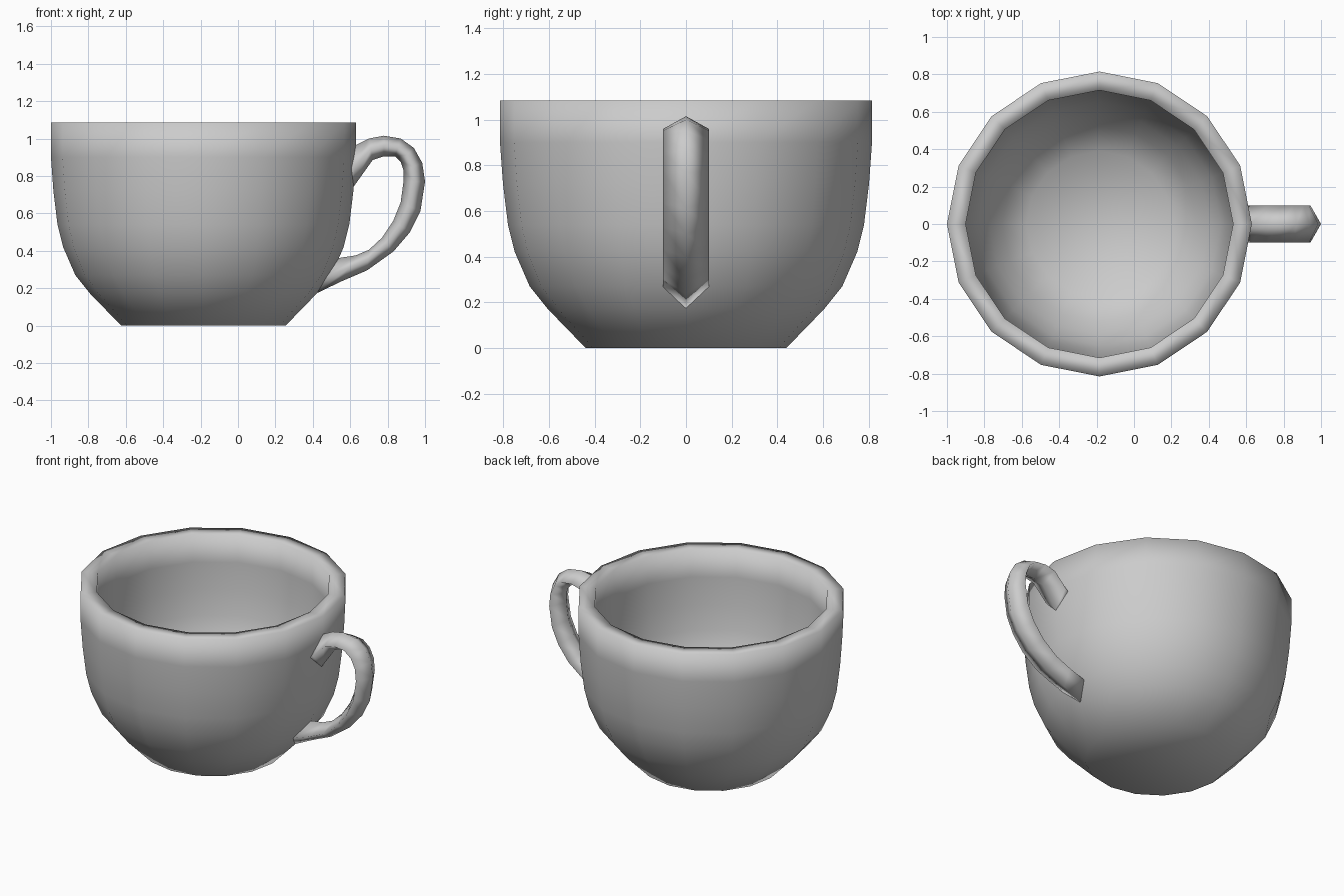
import bpy, bmesh, math

cube = bpy.data.objects.get("Cube")
if cube:
    bpy.data.objects.remove(cube, do_unlink=True)

SIDES = 16
CENTRE_X = -0.185

ceramic = bpy.data.materials.new("light grey ceramic")
ceramic.use_nodes = True
GREY = (0.6, 0.6, 0.6, 1)
ceramic.diffuse_color = GREY
ceramic.node_tree.nodes["Principled BSDF"].inputs["Base Color"].default_value = GREY


def loft(name, rings, closed_ends=True):
    """Skin a list of equal-length point rings into one smooth object."""
    bm = bmesh.new()
    loops = [[bm.verts.new(p) for p in ring] for ring in rings]
    n = len(loops[0])
    for a, b in zip(loops, loops[1:]):
        for i in range(n):
            j = (i + 1) % n
            bm.faces.new((a[i], a[j], b[j], b[i]))
    if closed_ends:
        bm.faces.new(loops[0])
        bm.faces.new(loops[-1])
    bmesh.ops.recalc_face_normals(bm, faces=bm.faces)
    for f in bm.faces:
        f.smooth = True
    mesh = bpy.data.meshes.new(name)
    bm.to_mesh(mesh)
    bm.free()
    mesh.materials.append(ceramic)
    obj = bpy.data.objects.new(name, mesh)
    bpy.context.collection.objects.link(obj)
    return obj


def circle(r, z):
    step = math.tau / SIDES
    return [(CENTRE_X + r * math.cos(i * step), r * math.sin(i * step), z)
            for i in range(SIDES)]


# Cup: outer wall from the foot up, over the rim, then down the inside
outer = [(0.44, 0), (0.605, 0.17), (0.685, 0.27), (0.75, 0.42),
         (0.78, 0.54), (0.802, 0.72), (0.815, 0.9), (0.815, 1.085)]
inner = [(0.715, 1.085), (0.715, 0.9), (0.70, 0.72), (0.68, 0.56),
         (0.65, 0.45), (0.59, 0.33), (0.52, 0.24), (0.39, 0.1)]
loft("cup_body", [circle(r, z) for r, z in outer + inner])

# Handle: diamond section between an outer and an inner ridge, flared at the cup
outer_ridge = [(0.61, 0.95), (0.63, 0.965), (0.70, 1.0), (0.78, 1.015),
               (0.87, 1.0), (0.94, 0.95), (0.985, 0.87), (1.0, 0.77),
               (0.975, 0.61), (0.92, 0.5), (0.83, 0.395), (0.69, 0.295),
               (0.55, 0.235), (0.415, 0.17)]
inner_ridge = [(0.59, 0.72), (0.62, 0.745), (0.72, 0.885), (0.78, 0.905),
               (0.84, 0.905), (0.87, 0.875), (0.885, 0.83), (0.885, 0.77),
               (0.87, 0.66), (0.83, 0.56), (0.77, 0.47), (0.70, 0.405),
               (0.63, 0.375), (0.53, 0.36)]
HALF_WIDTH = 0.1
sections = []
for (ox, oz), (ix, iz) in zip(outer_ridge, inner_ridge):
    mx, mz = (ox + ix) / 2, (oz + iz) / 2
    sections.append([(ox, 0, oz), (mx, HALF_WIDTH, mz),
                     (ix, 0, iz), (mx, -HALF_WIDTH, mz)])
loft("handle", sections)
